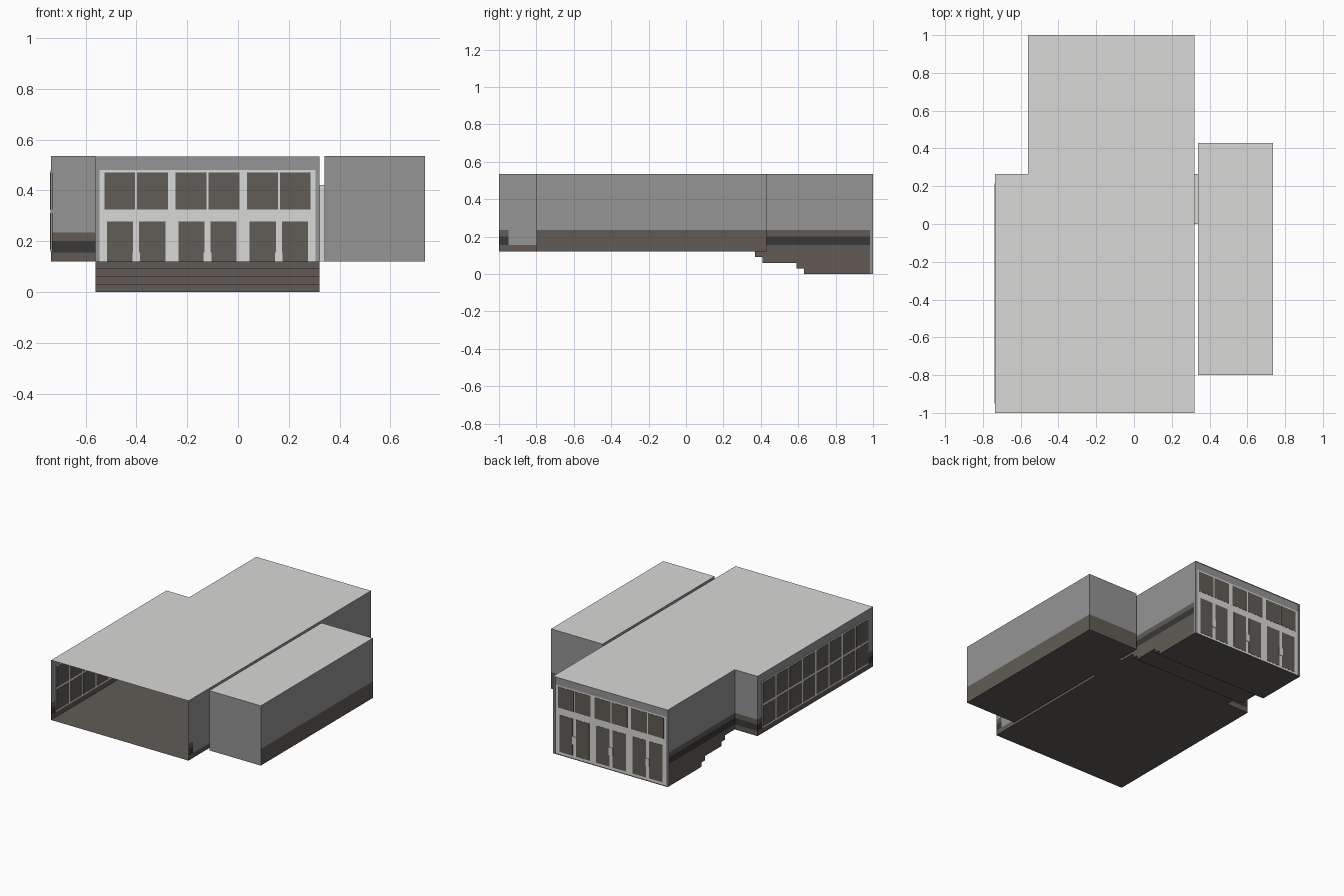
import bpy, bmesh

if "Cube" in bpy.data.objects:
    bpy.data.objects.remove(bpy.data.objects["Cube"])


def mat(name, rgb):
    m = bpy.data.materials.new(name)
    m.diffuse_color = (*rgb, 1)
    m.use_nodes = True
    m.node_tree.nodes["Principled BSDF"].inputs["Base Color"].default_value = m.diffuse_color
    return m


GREY = mat("wall_grey", (0.30, 0.30, 0.30))
BROWN = mat("floor_brown", (0.119, 0.105, 0.089))
DARK = mat("stripe_dark", (0.04, 0.04, 0.04))
LIGHT = mat("light_paint", (0.69, 0.69, 0.67))
GLASS = mat("window_brown", (0.119, 0.107, 0.092))
MATS = [GREY, BROWN, DARK, LIGHT, GLASS]

L, R, NOTCH, TOP, FLOOR = -0.735, 0.32, -0.56, 0.535, 0.12
STRIPED = [(0.155, BROWN), (0.20, DARK), (0.235, BROWN), (TOP, GREY)]
PLAIN = [(0.235, BROWN), (TOP, GREY)]
PANEL = [(0.155, BROWN), (TOP, GREY)]
ALL_GREY = [(TOP, GREY)]


class Part:
    """Collects faces into one named object."""
    def __init__(self, name):
        self.name, self.bm = name, bmesh.new()

    def quad(self, pts, m):
        f = self.bm.faces.new([self.bm.verts.new(p) for p in pts])
        f.material_index = MATS.index(m)

    def wall(self, a, b, z0, bands):
        # vertical wall from a to b, coloured in height bands
        for z1, m in bands:
            if z1 > z0:
                self.quad([(*a, z0), (*b, z0), (*b, z1), (*a, z1)], m)
                z0 = z1

    def flat(self, x0, x1, y0, y1, z, m):
        self.quad([(x0, y0, z), (x1, y0, z), (x1, y1, z), (x0, y1, z)], m)

    def box(self, lo, hi, m):
        c = bmesh.ops.create_cube(self.bm, size=1)["verts"]
        for v in c:
            v.co = [(lo[i] + hi[i]) / 2 + v.co[i] * (hi[i] - lo[i]) for i in range(3)]
        for f in {f for v in c for f in v.link_faces}:
            f.material_index = MATS.index(m)

    def done(self):
        bmesh.ops.remove_doubles(self.bm, verts=self.bm.verts, dist=1e-5)
        me = bpy.data.meshes.new(self.name)
        self.bm.to_mesh(me)
        self.bm.free()
        for m in MATS:
            me.materials.append(m)
        bpy.context.collection.objects.link(bpy.data.objects.new(self.name, me))


# Floor levels: start y, end y, height
LEVELS = [(0.265, 0.37, 0.12), (0.37, 0.41, 0.09), (0.41, 0.59, 0.06),
          (0.59, 0.63, 0.03), (0.63, 1.0, 0.0)]

# Floor and steps
p = Part("floor_and_steps")
p.flat(L, R, -1, 0.265, FLOOR, BROWN)
last = FLOOR
for y0, y1, z in LEVELS:
    if z < last:
        p.wall((NOTCH, y0), (R, y0), z, [(last, BROWN)])
    p.flat(NOTCH, R, y0, y1, z, BROWN)
    last = z
p.done()

# Roof
p = Part("roof")
p.flat(L, R, -1, 0.265, TOP, LIGHT)
p.flat(NOTCH, R, 0.265, 1, TOP, LIGHT)
p.done()

# Main hall walls, open at the front
p = Part("hall_walls")
p.wall((L, 0.265), (L, -1), FLOOR, STRIPED)
p.wall((NOTCH, 0.265), (L, 0.265), FLOOR, STRIPED)
p.wall((R, -1), (R, -0.95), FLOOR, STRIPED)
p.wall((R, -0.95), (R, 0), FLOOR, PANEL)
p.wall((R, 0), (R, 0.265), 0.42, ALL_GREY)
for y0, y1, z in LEVELS:
    y1 = min(y1, 0.985)
    p.wall((R, y0), (R, y1), z, STRIPED)
    p.wall((NOTCH, y1), (NOTCH, y0), z, STRIPED)
p.done()

# Side room
X0, X1, Y0, Y1 = 0.34, 0.735, -0.8, 0.43
p = Part("side_room")
p.wall((X0, Y0), (X1, Y0), FLOOR, ALL_GREY)
p.wall((X1, Y0), (X1, Y1), FLOOR, PLAIN)
p.wall((X1, Y1), (X0, Y1), FLOOR, PLAIN)
p.wall((X0, 0), (X0, Y0), FLOOR, PLAIN)
p.wall((X0, Y1), (X0, 0.265), FLOOR, PLAIN)
p.wall((X0, 0.265), (X0, 0), 0.42, ALL_GREY)
p.flat(X0, X1, Y0, Y1, FLOOR, BROWN)
p.flat(X0, X1, Y0, Y1, TOP, LIGHT)
p.done()

# Doorway joining hall and side room
p = Part("doorway")
for y in (0, 0.265):
    p.wall((R, y), (X0, y), FLOOR, [(0.42, LIGHT)])
p.flat(R, X0, 0, 0.265, 0.42, LIGHT)
p.flat(R, X0, 0, 0.265, FLOOR, BROWN)
p.done()

# Back window wall: posts, header, light frame
p = Part("back_wall_frame")
for x in (NOTCH, R - 0.015):
    p.box((x, 0.985, 0.001), (x + 0.015, 0.999, TOP - 0.001), GREY)
p.box((NOTCH + 0.015, 0.986, 0.48), (R - 0.015, 0.994, TOP - 0.001), GREY)
p.box((NOTCH + 0.015, 0.986, 0.001), (R - 0.015, 0.994, 0.48), LIGHT)
p.done()

# Three bays, each with two upper panes and a pair of glazed doors
p = Part("back_windows_and_doors")
for i in range(3):
    c = -0.401 + 0.281 * i
    for s in (-1, 1):
        for a, b, z0, z1 in ((0.004, 0.125, 0.325, 0.47), (0.012, 0.115, 0.02, 0.277)):
            x0, x1 = sorted((c + s * a, c + s * b))
            p.box((x0, 0.9845, z0), (x1, 0.9955, z1), GLASS)
    p.box((c - 0.015, 0.982, 0.10), (c + 0.015, 0.998, 0.155), LIGHT)
p.done()

# Left window band: light frame with two rows of eight panes
p = Part("left_windows")
p.box((L - 0.003, -0.95, 0.157), (L + 0.003, 0.215, 0.48), LIGHT)
step = 1.165 / 8
for i in range(8):
    y = -0.95 + step * i
    for z0, z1 in ((0.167, 0.31), (0.325, 0.47)):
        p.box((L - 0.0045, y + 0.007, z0), (L + 0.0045, y + step - 0.007, z1), GLASS)
p.done()
